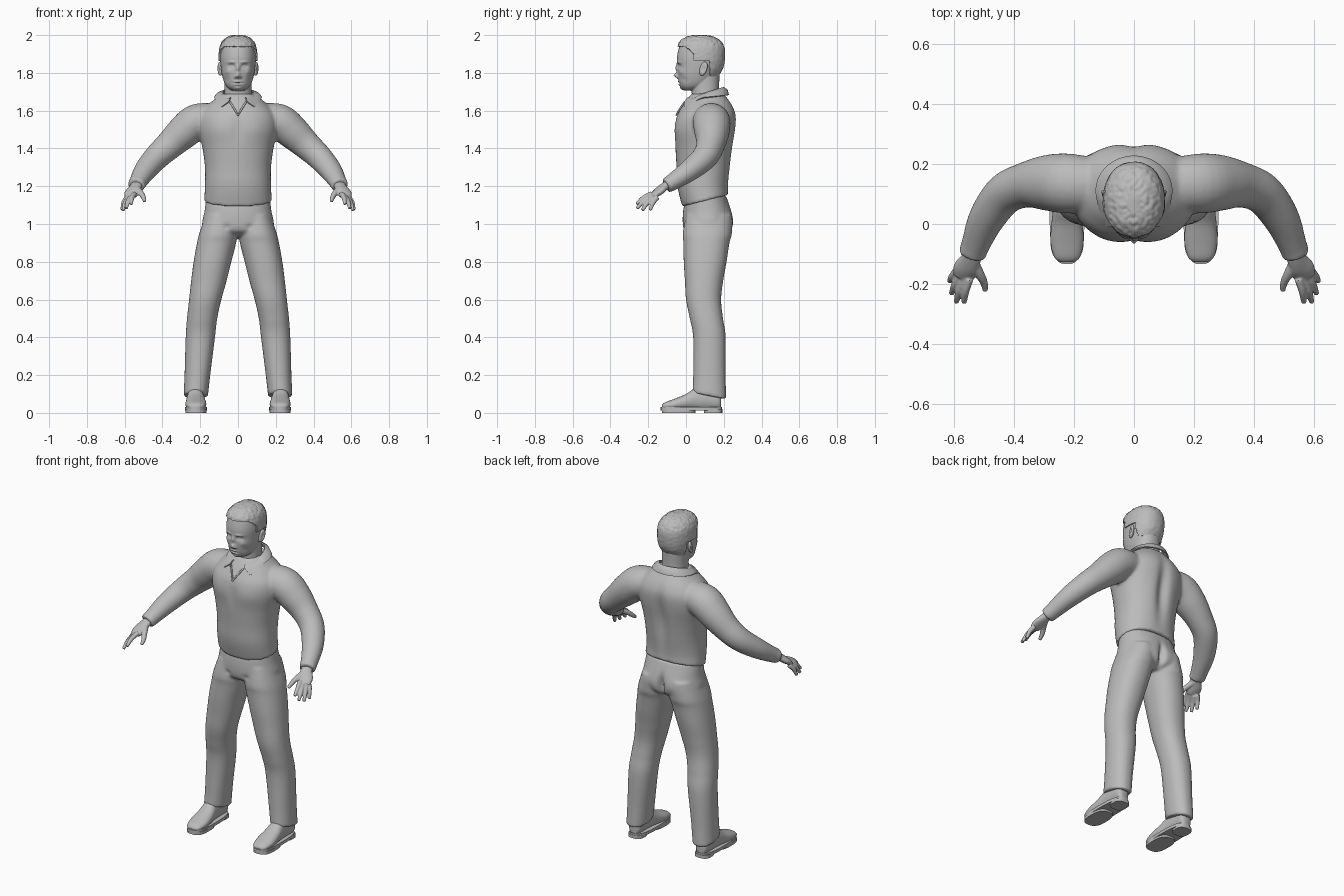
import bpy, bmesh, math
from mathutils import Vector, noise

cube = bpy.data.objects.get("Cube")
if cube:
    bpy.data.objects.remove(cube, do_unlink=True)

grey = bpy.data.materials.new("plain grey")
grey.use_nodes = True
grey.diffuse_color = (0.5, 0.5, 0.5, 1)
grey.node_tree.nodes["Principled BSDF"].inputs["Base Color"].default_value = (0.5, 0.5, 0.5, 1)


def spline(rows, k):
    """Catmull-Rom interpolation of rows of numbers."""
    out = []
    for i in range(len(rows) - 1):
        a, b, c, d = (rows[max(0, min(len(rows) - 1, i + j))] for j in (-1, 0, 1, 2))
        for s in range(k):
            t = s / k
            out.append([q + t / 2 * (r - p + t * (2 * p - 5 * q + 4 * r - s4 + t * (3 * (q - r) + s4 - p)))
                        for p, q, r, s4 in zip(a, b, c, d)])
    return out + [list(rows[-1])]


def skin(bm, rings):
    """Bridge rings of points into a closed skin."""
    loops = [[bm.verts.new(p) for p in ring] for ring in rings]
    n = len(loops[0])
    for a, b in zip(loops, loops[1:]):
        for i in range(n):
            j = (i + 1) % n
            bm.faces.new((a[i], a[j], b[j], b[i]))
    bm.faces.new(loops[0][::-1])
    bm.faces.new(loops[-1])


def stack(bm, rows, n=48, k=5, p=2.2, sx=1, along_y=False):
    """Loft of rounded sections; each row is height, min and max of both axes."""
    rings = []
    for h, x0, x1, y0, y1 in spline(rows, k):
        ring = []
        for i in range(n):
            c, s = math.cos(math.tau * i / n), math.sin(math.tau * i / n)
            x = (x0 + x1) / 2 + (x1 - x0) / 2 * math.copysign(abs(c) ** (2 / p), c)
            y = (y0 + y1) / 2 + (y1 - y0) / 2 * math.copysign(abs(s) ** (2 / p), s)
            ring.append((sx * x, h, y) if along_y else (sx * x, y, h))
        rings.append(ring)
    skin(bm, rings)


def tube(bm, rows, n=24, k=5, sx=1):
    """Limb along a path; each row is x, y, z, sideways radius, upright radius."""
    pts = spline(rows, k)
    rings = []
    for i, (x, y, z, ru, rv) in enumerate(pts):
        t = Vector(pts[min(i + 1, len(pts) - 1)][:3]) - Vector(pts[max(i - 1, 0)][:3])
        u = t.cross(Vector((0, 0, 1))).normalized()
        v = u.cross(t).normalized()
        ring = []
        for j in range(n):
            a = math.tau * j / n
            q = Vector((x, y, z)) + u * ru * math.cos(a) + v * rv * math.sin(a)
            ring.append((sx * q.x, q.y, q.z))
        rings.append(ring)
    skin(bm, rings)


def finish(name, bm, voxel=0, relax=0, thick=0):
    """Turn a bmesh into a shaded object, fusing overlapping volumes if asked."""
    bmesh.ops.recalc_face_normals(bm, faces=bm.faces)
    me = bpy.data.meshes.new(name)
    bm.to_mesh(me)
    bm.free()
    ob = bpy.data.objects.new(name, me)
    bpy.context.collection.objects.link(ob)
    bpy.ops.object.select_all(action='DESELECT')
    ob.select_set(True)
    bpy.context.view_layer.objects.active = ob
    if voxel:
        m = ob.modifiers.new("fuse", 'REMESH')
        m.mode, m.voxel_size = 'VOXEL', voxel
    if relax:
        m = ob.modifiers.new("relax", 'SMOOTH')
        m.factor, m.iterations = 0.5, relax
    if thick:
        m = ob.modifiers.new("thickness", 'SOLIDIFY')
        m.thickness, m.offset = thick, 0
    for m in list(ob.modifiers):
        bpy.ops.object.modifier_apply(modifier=m.name)
    ob.data.materials.clear()
    ob.data.materials.append(grey)
    bpy.ops.object.shade_smooth_by_angle(angle=math.radians(50))
    return ob


def press(ob, x, z, rx, rz, dy, front=True):
    """Push a soft dent or bump along y, mirrored left and right."""
    for v in ob.data.vertices:
        if (v.co.y < 0.04) if front else (v.co.y > 0.12):
            v.co.y += dy * math.exp(-((abs(v.co.x) - x) / rx) ** 2 - ((v.co.z - z) / rz) ** 2)


def even(rows):
    return [(z, -w, w, a, b) for z, w, a, b in rows]


# shirt: torso with both sleeves
bm = bmesh.new()
stack(bm, even([(1.10, .179, -.02, .225), (1.20, .175, -.045, .225), (1.30, .175, -.05, .237),
                (1.40, .188, -.056, .25), (1.50, .21, -.06, .265), (1.57, .205, -.05, .268),
                (1.62, .17, -.022, .252), (1.66, .125, .005, .225), (1.69, .09, .03, .20)]))
for v in bm.verts:
    if v.co.z < 1.2:
        v.co.z += 0.25 * (v.co.y - 0.01) * (1.2 - v.co.z) / 0.1
for sx in (1, -1):
    tube(bm, [(.13, .13, 1.555, .09, .085), (.22, .135, 1.54, .1, .095), (.29, .137, 1.485, .093, .09),
              (.36, .13, 1.42, .076, .077), (.43, .1, 1.355, .069, .068), (.49, .02, 1.285, .061, .058),
              (.528, -.07, 1.223, .048, .045), (.54, -.105, 1.203, .047, .041)], sx=sx)
shirt = finish("shirt", bm, 0.008, 8)
press(shirt, 0, 1.42, .035, .16, -.024, False)
press(shirt, .1, 1.5, .07, .06, -.006)
press(shirt, 0, 1.5, .03, .07, .005)

# trousers: pelvis with both legs
bm = bmesh.new()
stack(bm, even([(1.15, .168, 0, .212), (1.07, .177, -.015, .24), (1.0, .19, -.017, .248),
                (.96, .17, -.005, .235), (.935, .1, .04, .2)]))
for sx in (1, -1):
    stack(bm, [(1.05, .01, .172, 0, .235), (.95, .004, .205, -.017, .242), (.9, .01, .217, -.014, .23),
               (.8, .035, .235, -.012, .215), (.7, .06, .248, -.006, .197), (.6, .088, .259, 0, .186),
               (.5, .11, .27, .02, .196), (.4, .122, .277, .038, .21), (.2, .147, .283, .038, .21),
               (.09, .159, .288, .034, .213)], sx=sx)
for v in bm.verts:
    if v.co.z < 0.2:
        v.co.z -= 0.18 * (v.co.y - 0.12) * (0.2 - v.co.z) / 0.1
trousers = finish("trousers", bm, 0.008, 6)
press(trousers, 0, 1.0, .018, .06, -.03, False)
press(trousers, .085, 1.02, .05, .05, .008, False)
press(trousers, .06, .985, .015, .012, .006)

# folded collar with two front points
bm = bmesh.new()
rows = []
for i in range(61):
    t = i / 30 - 1
    a = t * 2.75
    d = max(0, 1 - abs(abs(t) - .85) / .2)
    top = Vector((.08 * math.sin(a), .11 + .088 * math.cos(a), 1.694 + .028 * math.cos(a)))
    low = Vector((.125 * math.sin(a), .11 + .114 * math.cos(a) - .038 * d, 1.67 + .012 * math.cos(a) - .048 * d))
    mid = (top + low) / 2 + Vector((.006 * math.sin(a), .006 * math.cos(a), .007))
    rows.append([bm.verts.new(p) for p in (top, mid, low)])
for a, b in zip(rows, rows[1:]):
    for j in range(2):
        bm.faces.new((a[j], b[j], b[j + 1], a[j + 1]))
finish("collar", bm, thick=.008)

# edges of the open neck
bm = bmesh.new()
for sx in (1, -1):
    tube(bm, [(.042, -.008, 1.645, .005, .005), (.02, -.032, 1.61, .005, .005),
              (0, -.053, 1.575, .004, .004)], n=10, sx=sx)
finish("neck_opening", bm)

# head and neck
skull = even([(1.708, .035, -.012, .06), (1.725, .058, -.028, .1), (1.75, .073, -.037, .135),
              (1.79, .085, -.043, .165), (1.83, .091, -.045, .188), (1.88, .094, -.048, .197),
              (1.93, .089, -.038, .195), (1.96, .076, -.025, .178), (1.982, .05, .005, .145),
              (1.99, .02, .045, .105)])
bm = bmesh.new()
stack(bm, skull, n=64)
stack(bm, even([(1.6, .08, .035, .19), (1.7, .072, .03, .176), (1.8, .072, .03, .178)]))
head = finish("head", bm, 0.004, 5)
for bump in [(0, 1.825, .011, .02, -.012), (0, 1.787, .012, .013, -.023), (.013, 1.779, .007, .007, -.009),
             (.035, 1.836, .016, .01, .014), (.035, 1.835, .01, .006, -.008), (.035, 1.857, .02, .006, -.006),
             (0, 1.754, .02, .005, -.006), (0, 1.746, .024, .003, .005), (0, 1.738, .018, .005, -.006),
             (0, 1.717, .018, .01, -.008), (.055, 1.805, .015, .014, -.005), (.06, 1.765, .014, .016, .004)]:
    press(head, *bump)

# short rough hair cap
bm = bmesh.new()
stack(bm, skull, n=128, k=10)
bm.normal_update()


def hairline(y):
    if y < 0.04:
        return 1.935 - max(0, y) * 1.0
    return 1.86 if y < 0.12 else 1.785


bmesh.ops.delete(bm, geom=[v for v in bm.verts if v.co.z < hairline(v.co.y)], context='VERTS')
for v in bm.verts:
    rough = noise.noise(v.co * 70) * (0.004 if v.co.z > 1.94 else 0.0015)
    v.co += v.normal * (0.006 + rough)
finish("hair", bm, thick=.007)

# ears
for side, sx in (("left", 1), ("right", -1)):
    bm = bmesh.new()
    bmesh.ops.create_uvsphere(bm, u_segments=24, v_segments=16, radius=1)
    for v in bm.verts:
        x, y, z = v.co
        dish = .009 * math.exp(-(y * y + z * z) / .25) if x > 0 else 0
        v.co = (sx * (.094 + .015 * x - dish + .007 * y), .092 + .021 * y + .006 * z, 1.822 + .037 * z + .004 * y)
    finish(side + "_ear", bm)

# hands: palm, thumb and four fingers
fingers = [((.548, -.182, 1.16), (.566, -.262, 1.105)), ((.564, -.182, 1.147), (.592, -.26, 1.082)),
           ((.578, -.17, 1.14), (.608, -.232, 1.072)), ((.588, -.153, 1.14), (.614, -.19, 1.073))]
for side, sx in (("left", 1), ("right", -1)):
    bm = bmesh.new()
    tube(bm, [(.532, -.08, 1.217, .03, .024), (.542, -.115, 1.197, .033, .022), (.56, -.15, 1.168, .042, .02),
              (.569, -.178, 1.146, .034, .014)], sx=sx)
    for base, tip in fingers:
        a, b = Vector(base), Vector(tip)
        m = (a + b) / 2 + Vector((.004, -.003, .006))
        tube(bm, [(*a, .014, .014), (*m, .0125, .0125), (*b, .009, .009)], n=16, sx=sx)
    tube(bm, [(.54, -.12, 1.19, .02, .018), (.515, -.165, 1.165, .016, .015), (.5, -.195, 1.14, .013, .013),
              (.495, -.222, 1.12, .009, .009)], n=16, sx=sx)
    finish(side + "_hand", bm, 0.004, 3)

# shoes with sole and heel
for side, sx in (("left", 1), ("right", -1)):
    bm = bmesh.new()
    stack(bm, [(-.127, .2, .246, .022, .042), (-.11, .18, .266, .018, .056), (-.06, .168, .278, .015, .075),
               (0, .172, .275, .015, .1), (.05, .18, .27, .015, .13), (.12, .183, .268, .015, .135),
               (.17, .187, .264, .015, .12), (.186, .2, .25, .018, .1)], n=32, sx=sx, along_y=True)
    finish(side + "_shoe", bm)
    bm = bmesh.new()
    for z0, z1, x0, x1, y0, y1 in [(.012, .03, .165, .281, -.134, .19), (0, .018, .167, .279, -.128, .05),
                                   (0, .02, .178, .272, .095, .192)]:
        stack(bm, [(z0, x0, x1, y0, y1), (z1, x0, x1, y0, y1)], n=40, k=1, p=2.8, sx=sx)
    finish(side + "_sole", bm)
